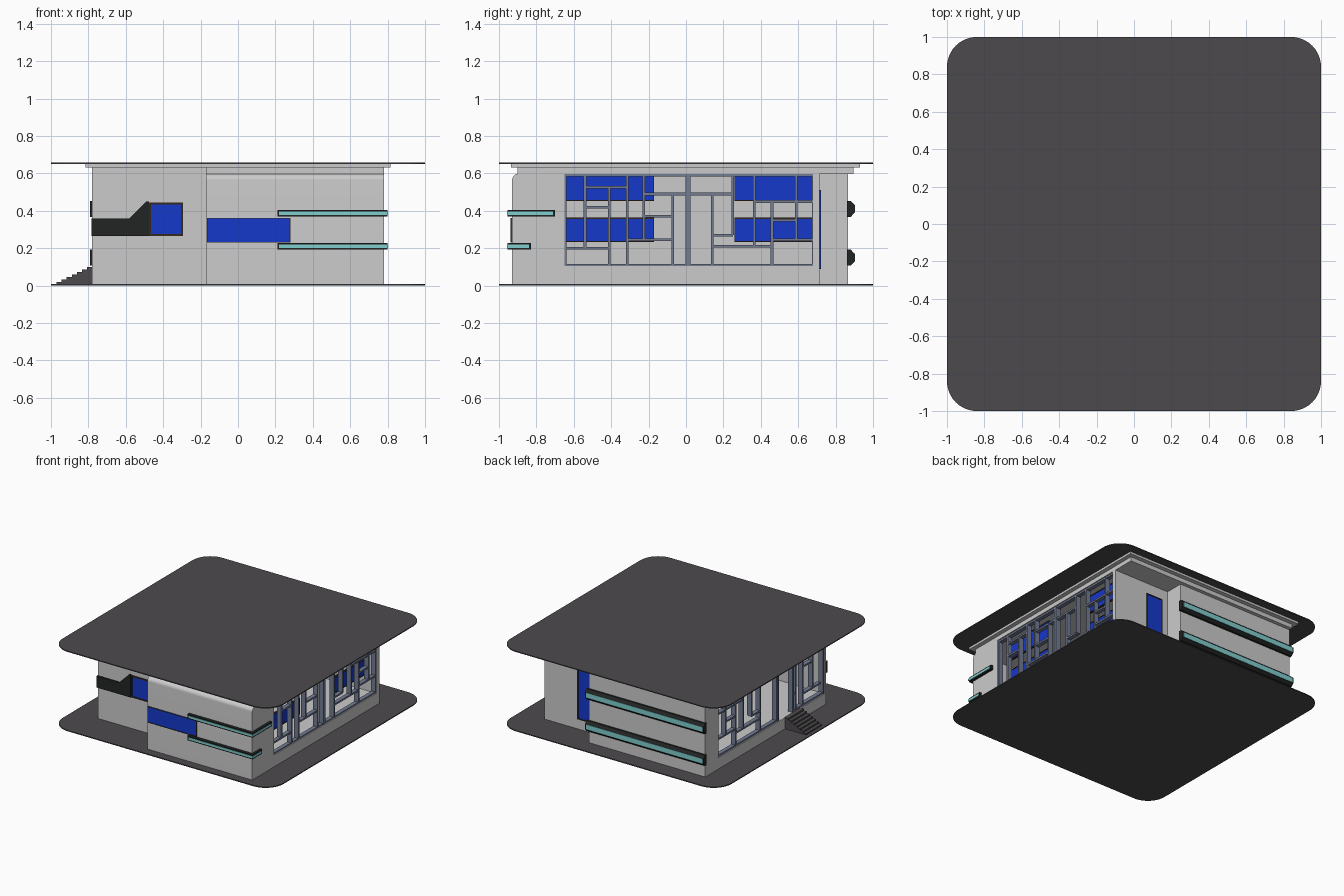
import bpy, bmesh, math
from mathutils import Vector

if "Cube" in bpy.data.objects:
    bpy.data.objects.remove(bpy.data.objects["Cube"])


def material(name, rgb):
    m = bpy.data.materials.new(name)
    m.diffuse_color = (*rgb, 1)
    m.use_nodes = True
    m.node_tree.nodes["Principled BSDF"].inputs["Base Color"].default_value = m.diffuse_color
    return m


SLATE = material("dark_slab", (0.075, 0.068, 0.075))
BLACK = material("black_trim", (0.016, 0.017, 0.017))
BLUE = material("blue_glass", (0.008, 0.04, 0.6))
BROWN = material("brown_frame", (0.035, 0.022, 0.012))
TEAL = material("teal_strip", (0.22, 0.62, 0.62))
STEEL = material("blue_grey_frame", (0.17, 0.2, 0.29))


def finish(name, bm, mat):
    bmesh.ops.recalc_face_normals(bm, faces=bm.faces)
    me = bpy.data.meshes.new(name)
    bm.to_mesh(me)
    bm.free()
    ob = bpy.data.objects.new(name, me)
    bpy.context.collection.objects.link(ob)
    if mat:
        me.materials.append(mat)
    return ob


def boxes(name, specs, mat=None):
    """One object from (x0, x1, y0, y1, z0, z1) boxes."""
    bm = bmesh.new()
    for x0, x1, y0, y1, z0, z1 in specs:
        vs = bmesh.ops.create_cube(bm, size=1)["verts"]
        for v in vs:
            v.co = Vector(((x0 + x1) / 2 + v.co.x * (x1 - x0),
                           (y0 + y1) / 2 + v.co.y * (y1 - y0),
                           (z0 + z1) / 2 + v.co.z * (z1 - z0)))
    return finish(name, bm, mat)


def prism(name, pts, axis, a, b, mat=None):
    """Extrude a 2D outline along an axis from a to b."""
    place = {"x": lambda p, t: (t, p[0], p[1]),
             "y": lambda p, t: (p[0], t, p[1]),
             "z": lambda p, t: (p[0], p[1], t)}[axis]
    bm = bmesh.new()
    lo = [bm.verts.new(place(p, a)) for p in pts]
    hi = [bm.verts.new(place(p, b)) for p in pts]
    bm.faces.new(lo)
    bm.faces.new(hi)
    for i in range(len(pts)):
        j = (i + 1) % len(pts)
        bm.faces.new((lo[i], lo[j], hi[j], hi[i]))
    return finish(name, bm, mat)


def arc(cx, cy, r, a0, a1, n=10):
    return [(cx + r * math.cos(math.radians(a0 + (a1 - a0) * i / n)),
             cy + r * math.sin(math.radians(a0 + (a1 - a0) * i / n))) for i in range(n + 1)]


# ground and roof plates with rounded corners
R = 0.16
C = 1 - R
outline = (arc(C, C, R, 0, 90) + arc(-C, C, R, 90, 180)
           + arc(-C, -C, R, 180, 270) + arc(C, -C, R, 270, 360))
prism("ground_plate", outline, "z", 0, 0.008, SLATE)
prism("roof_plate", outline, "z", 0.65, 0.658, SLATE)

# ceiling slab and cornice
prism("ceiling_slab", [(-0.78, -0.70), (-0.17, -0.70), (-0.17, -0.90), (0.78, -0.90),
                       (0.78, 0.895), (-0.78, 0.895)], "z", 0.598, 0.635)
boxes("cornice", [(-0.815, 0.815, -0.935, 0.93, 0.632, 0.652)])

# raised floor and inner partition
boxes("floor", [(-0.75, 0.75, -0.69, 0.70, 0.08, 0.1), (-0.16, 0.75, -0.90, -0.69, 0.08, 0.1)])
boxes("partition", [(-0.17, -0.14, -0.89, 0.70, 0.005, 0.6)])

# front wall with rounded top edge, and recessed front-left wall
front = prism("front_wall", [(-0.89, 0.005), (-0.93, 0.005)] + arc(-0.895, 0.563, 0.035, 180, 90)
              + [(-0.89, 0.598)], "x", -0.17, 0.78)
bpy.context.view_layer.objects.active = front
front.select_set(True)
bpy.ops.object.shade_smooth_by_angle(angle=math.radians(30))
boxes("front_left_wall", [(-0.78, -0.17, -0.70, -0.68, 0.005, 0.634)])

# back walls: recessed part and projecting block
boxes("back_wall", [(0.25, 0.78, 0.685, 0.715, 0.005, 0.6),
                    (0.25, 0.275, 0.70, 0.865, 0.005, 0.6),
                    (-0.78, 0.275, 0.835, 0.865, 0.005, 0.6)])

# side walls around the large window openings
boxes("right_wall", [(0.735, 0.78, -0.89, -0.65, 0.005, 0.6),
                     (0.735, 0.78, -0.65, 0.685, 0.005, 0.105),
                     (0.735, 0.78, 0.68, 0.715, 0.005, 0.6)])
boxes("left_wall", [(-0.78, -0.735, 0.70, 0.865, 0.005, 0.6),
                    (-0.78, -0.735, -0.70, 0.70, 0.005, 0.1)])

# window grids: vertical (y, z0, z1) and horizontal (z, y0, y1) bars
verts = [(-0.54, 0.2, 0.59), (-0.41, 0.11, 0.52), (-0.315, 0.11, 0.59), (-0.225, 0.25, 0.59),
         (-0.07, 0.11, 0.49), (0.14, 0.11, 0.49), (0.25, 0.27, 0.59), (0.365, 0.21, 0.59),
         (0.46, 0.11, 0.45), (0.59, 0.25, 0.59)]
horis = [(0.525, -0.54, -0.315), (0.42, -0.54, -0.41), (0.20, -0.64, -0.41), (0.49, -0.225, 0.01),
         (0.37, -0.225, -0.07), (0.245, -0.315, -0.07), (0.49, 0.01, 0.25), (0.27, 0.14, 0.25),
         (0.21, 0.14, 0.46), (0.45, 0.365, 0.68), (0.35, 0.46, 0.59), (0.245, 0.46, 0.68)]


def bars(x0, x1, vs, hs, w=0.007):
    return ([(x0, x1, y - w, y + w, a, b) for y, a, b in vs]
            + [(x0 + 0.003, x1 - 0.003, a, b, z - w, z + w) for z, a, b in hs])


edge_v = [(-0.645, 0.1, 0.598), (0.68, 0.1, 0.598), (0.004, 0.1, 0.598), (0.018, 0.1, 0.598)]
edge_h = [(0.108, -0.65, 0.685), (0.59, -0.65, 0.685)]
boxes("right_window_grid", bars(0.735, 0.775, verts + edge_v, horis + edge_h), STEEL)

# left side: same grid in two parts with a doorway between
D0, D1 = -0.28, -0.09
left_v = [v for v in verts if not D0 < v[0] < D1] + [(D0, 0.1, 0.598), (D1, 0.1, 0.598),
                                                     (-0.675, 0.1, 0.598), (0.695, 0.1, 0.598)]
left_h = [(0.59, -0.68, 0.70), (0.108, -0.68, D0), (0.108, D1, 0.70)]
for z, a, b in horis:
    if b <= D0 or a >= D1:
        left_h.append((z, a, b))
    elif a < D0:
        left_h.append((z, a, D0))
    elif b > D1:
        left_h.append((z, D1, b))
boxes("left_window_grid", bars(-0.775, -0.735, left_v, left_h), STEEL)

# blue panels behind the right window
panels = [(y0, y1, z0, z1) for y0, y1 in ((-0.65, -0.17), (0.26, 0.68))
          for z0, z1 in ((0.235, 0.36), (0.455, 0.59))]
boxes("inner_blue_panels", [(0.67, 0.68, *p) for p in panels], BLUE)
boxes("inner_panel_edges", [(0.665, 0.683, y0, y1, z - 0.003, z + 0.003)
                            for y0, y1, a, b in panels for z in (a, b)], BROWN)


# framed blue windows on the outer walls
def window(name, x0, x1, z0, z1, y, out, t=0.008):
    ys = sorted((y - out * 0.01, y + out * 0.004))
    yf = sorted((y - out * 0.01, y + out * 0.008))
    boxes(name + "_glass", [(x0, x1, *ys, z0, z1)], BLUE)
    boxes(name + "_frame", [(x0, x0 + t, *yf, z0, z1), (x1 - t, x1, *yf, z0, z1),
                            (x0, x1, *yf, z0, z0 + t), (x0, x1, *yf, z1 - t, z1)], BROWN)


window("front_strip_window", -0.165, 0.28, 0.23, 0.362, -0.93, -1, 0.004)
window("front_square_window", -0.475, -0.295, 0.265, 0.445, -0.70, -1, 0.011)
window("back_door", 0.33, 0.48, 0.09, 0.51, 0.715, 1)

# black sloping panel beside the square window
prism("front_black_panel", [(-0.783, 0.265), (-0.475, 0.265), (-0.475, 0.45), (-0.49, 0.45),
                            (-0.58, 0.36), (-0.783, 0.36)], "y", -0.712, -0.69, BLACK)


# front corner bands with teal strips
def corner_band(name, ye, z0, z1, x0, o, mat):
    prism(name, [(x0, -0.955 - o), (0.80 + o, -0.955 - o), (0.80 + o, ye), (0.775, ye),
                 (0.775, -0.925), (x0, -0.925)], "z", z0, z1, mat)


for label, ye, z in (("upper", -0.70, 0.387), ("lower", -0.83, 0.21)):
    corner_band(label + "_corner_band", ye, z - 0.018, z + 0.018, 0.21, 0, BLACK)
    corner_band(label + "_corner_strip", ye - 0.01, z - 0.009, z + 0.009, 0.22, 0.003, TEAL)

# chamfered back bands with teal strips
for label, z in (("upper", 0.41), ("lower", 0.15)):
    prism(label + "_back_band", [(0.86, z - 0.043), (0.88, z - 0.043), (0.9, z - 0.022),
                                 (0.9, z + 0.022), (0.88, z + 0.043), (0.86, z + 0.043)],
          "x", -0.79, 0.285, BLACK)
    boxes(label + "_back_strip", [(-0.78, 0.275, 0.89, 0.903, z - 0.02, z + 0.022)], TEAL)

# entrance steps
N = 7
boxes("entrance_steps", [(-0.97 + i * 0.19 / N, -0.77, -0.375, -0.17, 0.005 + i * 0.095 / N,
                          0.005 + (i + 1) * 0.095 / N) for i in range(N)], SLATE)
